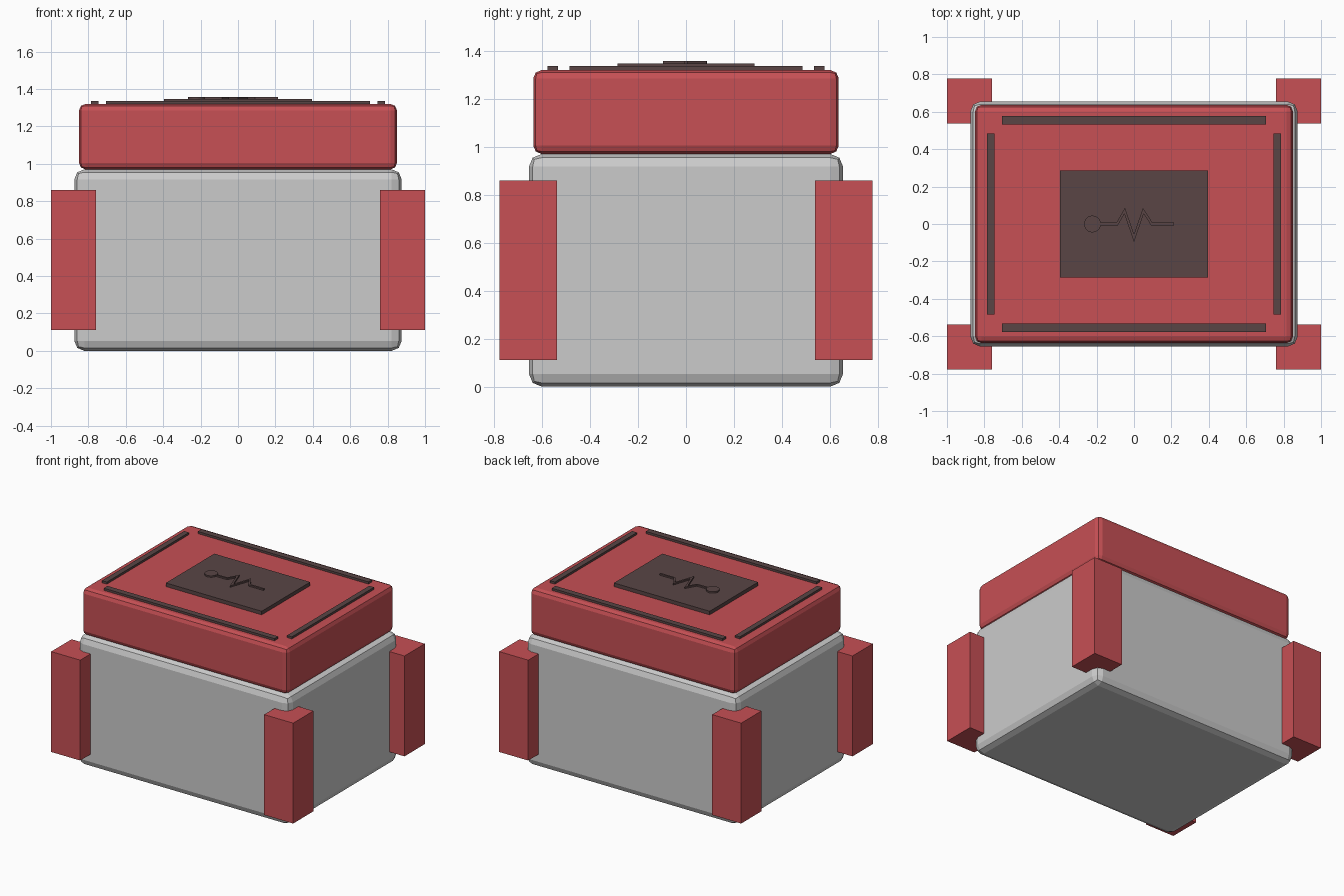
import bpy, bmesh, math
from mathutils import Vector

if "Cube" in bpy.data.objects:
    bpy.data.objects.remove(bpy.data.objects["Cube"])


def material(name, color):
    m = bpy.data.materials.new(name)
    m.diffuse_color = (*color, 1)
    m.use_nodes = True
    m.node_tree.nodes["Principled BSDF"].inputs["Base Color"].default_value = m.diffuse_color
    return m


RED = material("red", (0.57, 0.08, 0.09))
BLACK = material("black", (0.10, 0.06, 0.06))


def finish(name, bm, mat):
    bmesh.ops.recalc_face_normals(bm, faces=bm.faces)
    mesh = bpy.data.meshes.new(name)
    bm.to_mesh(mesh)
    bm.free()
    ob = bpy.data.objects.new(name, mesh)
    bpy.context.collection.objects.link(ob)
    if mat:
        mesh.materials.append(mat)
    return ob


def box(name, x, y, z, mat=None, bevel=0):
    """Box spanning the given (min, max) ranges, with an optional two-step bevel."""
    bm = bmesh.new()
    bmesh.ops.create_cube(bm, size=1)
    for v in bm.verts:
        v.co = [lo + (c + 0.5) * (hi - lo) for c, (lo, hi) in zip(v.co, (x, y, z))]
    ob = finish(name, bm, mat)
    if bevel:
        mod = ob.modifiers.new("rounded_edges", 'BEVEL')
        mod.width = bevel
        mod.segments = 2
    return ob


# Crate body and lid
box("body", (-0.875, 0.875), (-0.655, 0.655), (0, 0.97), None, 0.053)
box("lid", (-0.85, 0.85), (-0.637, 0.637), (0.97, 1.32), RED, 0.035)

# Corner guards
for sx, side in ((-1, "left"), (1, "right")):
    for sy, end in ((-1, "front"), (1, "back")):
        box(f"{end}_{side}_corner_guard", sorted((sx * 0.76, sx * 1.0)),
            sorted((sy * 0.537, sy * 0.777)), (0.11, 0.86), RED)

# Raised trim strips around the lid
for s, a, b in ((-1, "left", "front"), (1, "right", "back")):
    box(f"{a}_trim_strip", sorted((s * 0.745, s * 0.785)), (-0.485, 0.485), (1.3, 1.336), BLACK)
    box(f"{b}_trim_strip", (-0.705, 0.705), sorted((s * 0.533, s * 0.577)), (1.3, 1.336), BLACK)

# Central plate
box("lid_plate", (-0.396, 0.396), (-0.286, 0.286), (1.3, 1.347), BLACK)

# Raised dot on the plate
bm = bmesh.new()
bmesh.ops.create_cone(bm, cap_ends=True, segments=24, radius1=0.045, radius2=0.045, depth=0.03)
bmesh.ops.translate(bm, verts=bm.verts, vec=(-0.222, 0, 1.343))
finish("plate_dot", bm, BLACK)

# Raised pulse line: a zigzag ribbon with mitred corners
path = [Vector(p) for p in ((-0.19, 0), (-0.09, 0), (-0.05, 0.07), (0, -0.075),
                            (0.05, 0.07), (0.095, 0), (0.215, 0))]
half = 0.007
bm = bmesh.new()
rows = []
for i, p in enumerate(path):
    before = (p - path[i - 1]).normalized() if i else (path[1] - p).normalized()
    after = (path[i + 1] - p).normalized() if i < len(path) - 1 else before
    n0, n1 = Vector((-before.y, before.x)), Vector((-after.y, after.x))
    mitre = (n0 + n1).normalized()
    off = mitre * (half / mitre.dot(n0))
    rows.append([bm.verts.new((*(p + s * off), 1.33)) for s in (1, -1)])
for (a, b), (c, d) in zip(rows, rows[1:]):
    bm.faces.new((a, b, d, c))
top = bmesh.ops.extrude_face_region(bm, geom=bm.faces[:])["geom"]
bmesh.ops.translate(bm, vec=(0, 0, 0.028),
                    verts=[g for g in top if isinstance(g, bmesh.types.BMVert)])
finish("plate_pulse_line", bm, BLACK)
